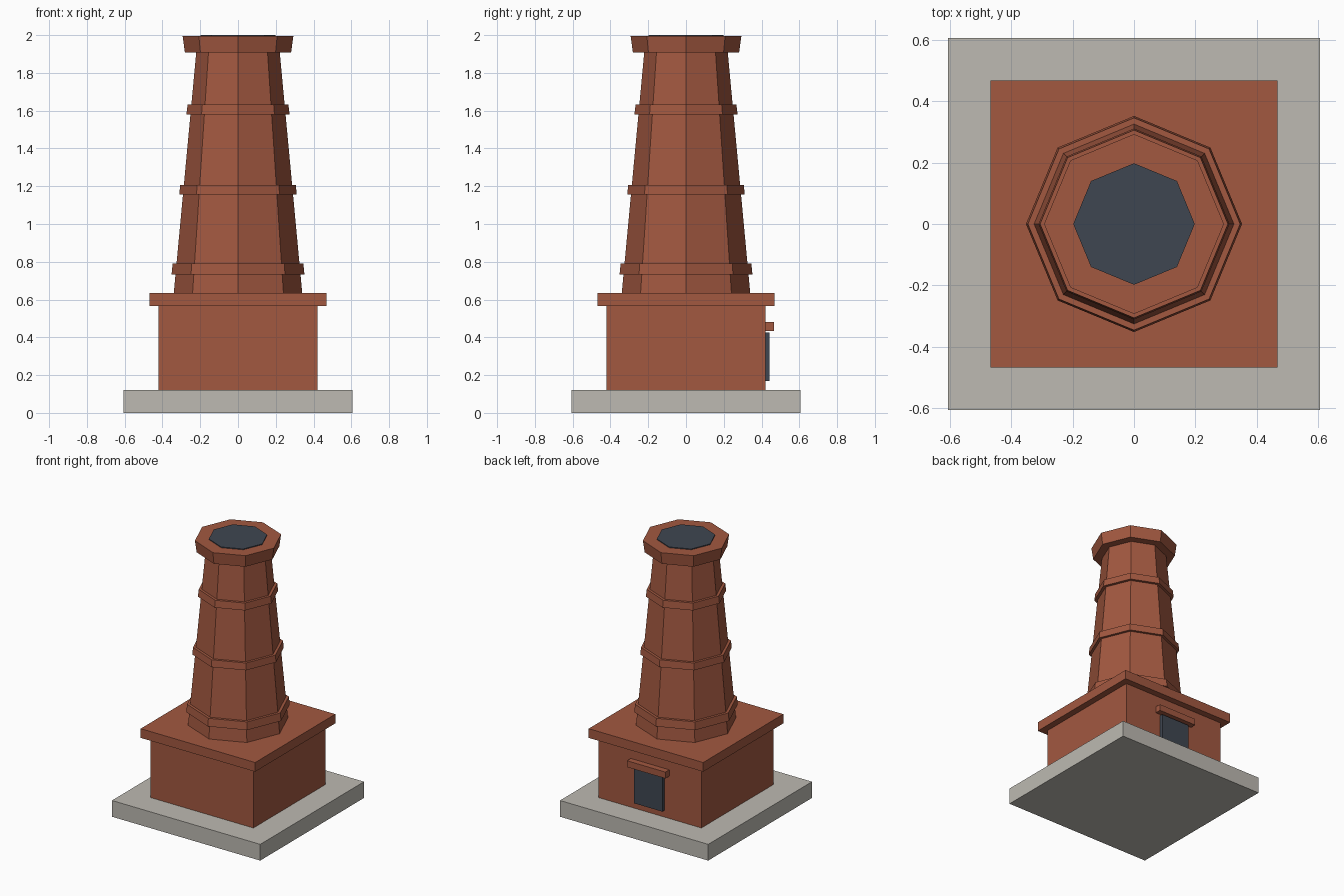
import bpy
import math

if "Cube" in bpy.data.objects:
    bpy.data.objects.remove(bpy.data.objects["Cube"])


def material(name, rgb):
    mat = bpy.data.materials.new(name)
    lin = [((c / 255 + 0.055) / 1.055) ** 2.4 for c in rgb]
    mat.diffuse_color = (*lin, 1)
    mat.use_nodes = True
    mat.node_tree.nodes["Principled BSDF"].inputs["Base Color"].default_value = mat.diffuse_color
    return mat


BRICK = material("brick red", (162, 88, 64))
STONE = material("pale stone", (189, 186, 178))
DARK = material("dark slate", (63, 70, 81))


def finish(name, mat):
    ob = bpy.context.object
    ob.name = name
    ob.data.materials.append(mat)
    return ob


def box(name, width, y0, y1, z0, z1, mat):
    bpy.ops.mesh.primitive_cube_add(size=1, location=(0, (y0 + y1) / 2, (z0 + z1) / 2))
    ob = finish(name, mat)
    for v in ob.data.vertices:
        v.co.x *= width
        v.co.y *= y1 - y0
        v.co.z *= z1 - z0


def octagon(name, r0, r1, z0, z1, mat):
    # eight-sided tapered ring with corners on the x and y axes
    bpy.ops.mesh.primitive_cone_add(vertices=8, radius1=r0, radius2=r1, depth=z1 - z0,
                                    location=(0, 0, (z0 + z1) / 2))
    finish(name, mat)


# square base
box("foundation_slab", 1.212, -0.606, 0.606, 0, 0.12, STONE)
box("plinth", 0.84, -0.42, 0.42, 0.12, 0.57, BRICK)
box("plinth_cornice", 0.936, -0.468, 0.468, 0.567, 0.635, BRICK)

# back door and lintel
box("door", 0.235, 0.41, 0.442, 0.168, 0.425, DARK)
box("door_lintel", 0.315, 0.41, 0.465, 0.433, 0.48, BRICK)

# tapered chimney shaft with bands
octagon("shaft", 0.34, 0.22, 0.635, 1.92, BRICK)
for i, (r0, r1, z0, z1) in enumerate([(0.352, 0.346, 0.732, 0.79),
                                      (0.311, 0.306, 1.155, 1.207),
                                      (0.273, 0.267, 1.58, 1.632)]):
    octagon(f"band_{i + 1}", r0, r1, z0, z1, BRICK)

# flared cap and flue opening
octagon("cap", 0.281, 0.293, 1.907, 1.994, BRICK)
octagon("flue_opening", 0.198, 0.198, 1.98, 2.0, DARK)
